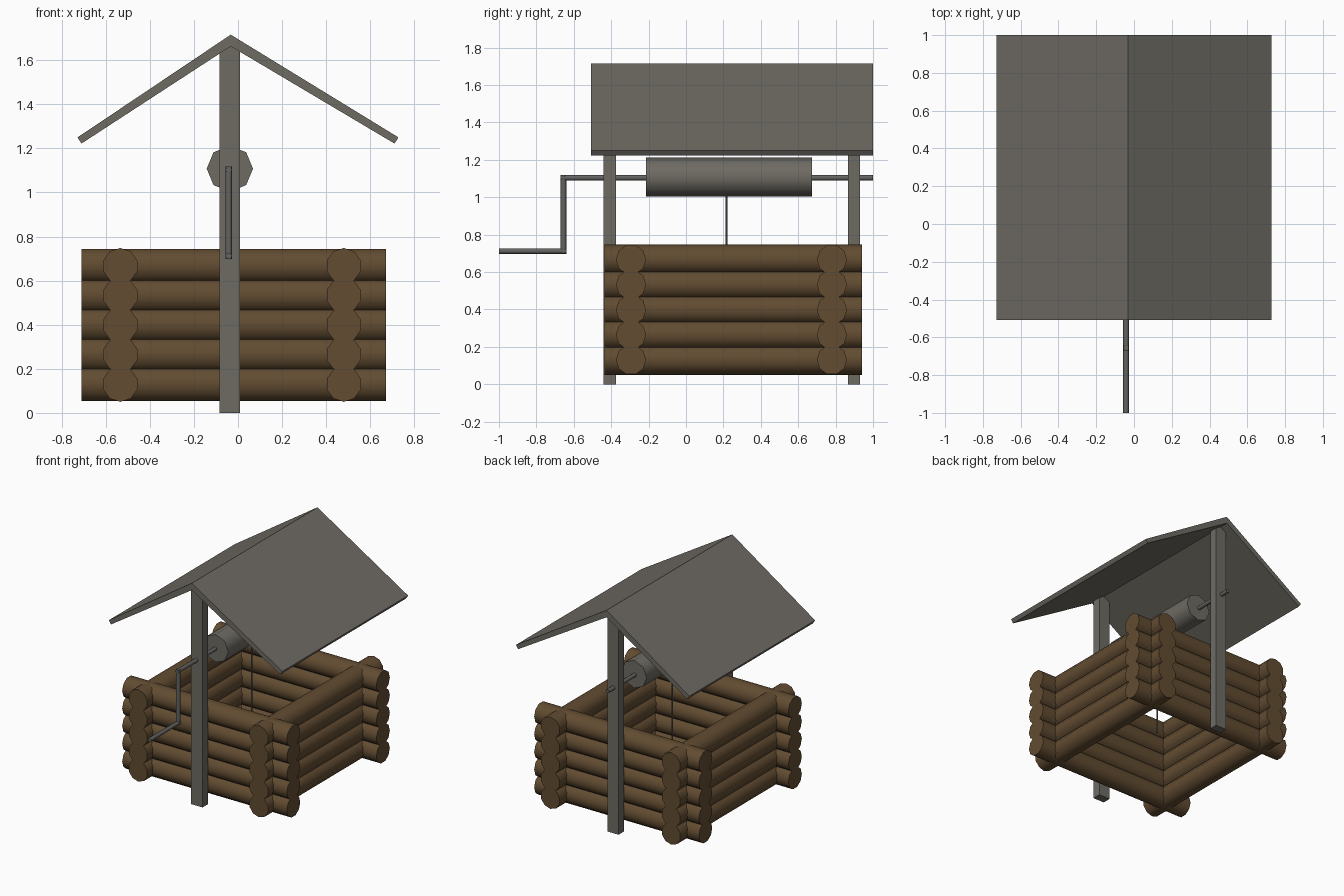
import bpy, bmesh, math
from mathutils import Vector, Matrix

if "Cube" in bpy.data.objects:
    bpy.data.objects.remove(bpy.data.objects["Cube"])


def material(name, rgb):
    m = bpy.data.materials.new(name)
    m.diffuse_color = (*rgb, 1)
    m.use_nodes = True
    m.node_tree.nodes["Principled BSDF"].inputs["Base Color"].default_value = m.diffuse_color
    return m


WOOD = material("log brown", (0.122, 0.072, 0.031))
GREY = material("weathered grey", (0.158, 0.148, 0.127))
IRON = material("iron grey", (0.125, 0.128, 0.122))


def finish(name, bm, mat, smooth=None):
    bmesh.ops.recalc_face_normals(bm, faces=bm.faces)
    me = bpy.data.meshes.new(name)
    bm.to_mesh(me)
    bm.free()
    ob = bpy.data.objects.new(name, me)
    bpy.context.collection.objects.link(ob)
    me.materials.append(mat)
    if smooth:
        bpy.ops.object.select_all(action='DESELECT')
        ob.select_set(True)
        bpy.context.view_layer.objects.active = ob
        bpy.ops.object.shade_smooth_by_angle(angle=math.radians(smooth))
    return ob


def rod(bm, a, b, r, sides):
    """Capped cylinder from a to b; a vertex points along +x (or +z for rods along x)."""
    a, b = Vector(a), Vector(b)
    d = (b - a).normalized()
    u = Vector((0, 0, 1)) if abs(d.x) > 0.9 else Vector((1, 0, 0))
    v = d.cross(u)
    rot = Matrix((u, v, u.cross(v))).transposed().to_4x4()
    bmesh.ops.create_cone(bm, cap_ends=True, segments=sides, radius1=r, radius2=r,
                          depth=(b - a).length,
                          matrix=Matrix.Translation((a + b) / 2) @ rot @ Matrix.Rotation(math.pi / 2 if sides == 10 else 0, 4, 'Z')
                          @ Matrix.Rotation(math.pi / 2 if sides == 10 else 0, 4, 'Z'))


def extrude_y(bm, profile, y0, y1):
    face = bm.faces.new([bm.verts.new((x, y0, z)) for x, z in profile])
    out = bmesh.ops.extrude_face_region(bm, geom=[face])
    moved = [g for g in out["geom"] if isinstance(g, bmesh.types.BMVert)]
    bmesh.ops.translate(bm, verts=moved, vec=(0, y1 - y0, 0))


# Log walls: five courses, crossing at the corners
LOG_R = 0.081
for wall, y in (("front", -0.294), ("back", 0.78)):
    bm = bmesh.new()
    for i in range(5):
        z = 0.131 + 0.134 * i
        rod(bm, (-0.71, y, z), (0.672, y, z), LOG_R, 10)
    finish(wall + "_log_wall", bm, WOOD, 50)
for wall, x in (("left", -0.534), ("right", 0.48)):
    bm = bmesh.new()
    for i in range(5):
        z = 0.131 + 0.134 * i
        rod(bm, (x, -0.436, z), (x, 0.942, z), LOG_R, 10)
    finish(wall + "_log_wall", bm, WOOD, 50)

# Posts with tops cut to the roof pitch
for name, y0, y1 in (("front_post", -0.44, -0.375), ("back_post", 0.866, 0.93)):
    bm = bmesh.new()
    extrude_y(bm, [(-0.085, 0), (0.01, 0), (0.01, 1.64), (-0.033, 1.668), (-0.085, 1.634)], y0, y1)
    finish(name, bm, GREY)

# Gable roof: two sloping panels meeting at the ridge
for name, s in (("left_roof_panel", -1), ("right_roof_panel", 1)):
    bm = bmesh.new()
    extrude_y(bm, [(-0.033, 1.716), (s * 0.728, 1.25), (s * 0.71, 1.222), (-0.033, 1.663)], -0.508, 1.0)
    finish(name, bm, GREY)

# Winding drum
bm = bmesh.new()
rod(bm, (-0.037, -0.214, 1.108), (-0.037, 0.674, 1.108), 0.105, 8)
finish("winding_drum", bm, GREY, 60)

# Axle, crank arm and handle
bm = bmesh.new()
X, R = -0.042, 0.015
rod(bm, (X, -0.67, 1.104), (X, 1.0, 1.104), R, 8)
rod(bm, (X, -0.655, 0.698), (X, -0.655, 1.119), R, 8)
rod(bm, (X, -1.0, 0.712), (X, -0.64, 0.712), R, 8)
finish("axle_and_crank", bm, IRON, 60)

# Rope hanging into the well
bm = bmesh.new()
rod(bm, (-0.037, 0.217, 0.27), (-0.037, 0.217, 1.02), 0.005, 6)
finish("rope", bm, IRON, 70)
